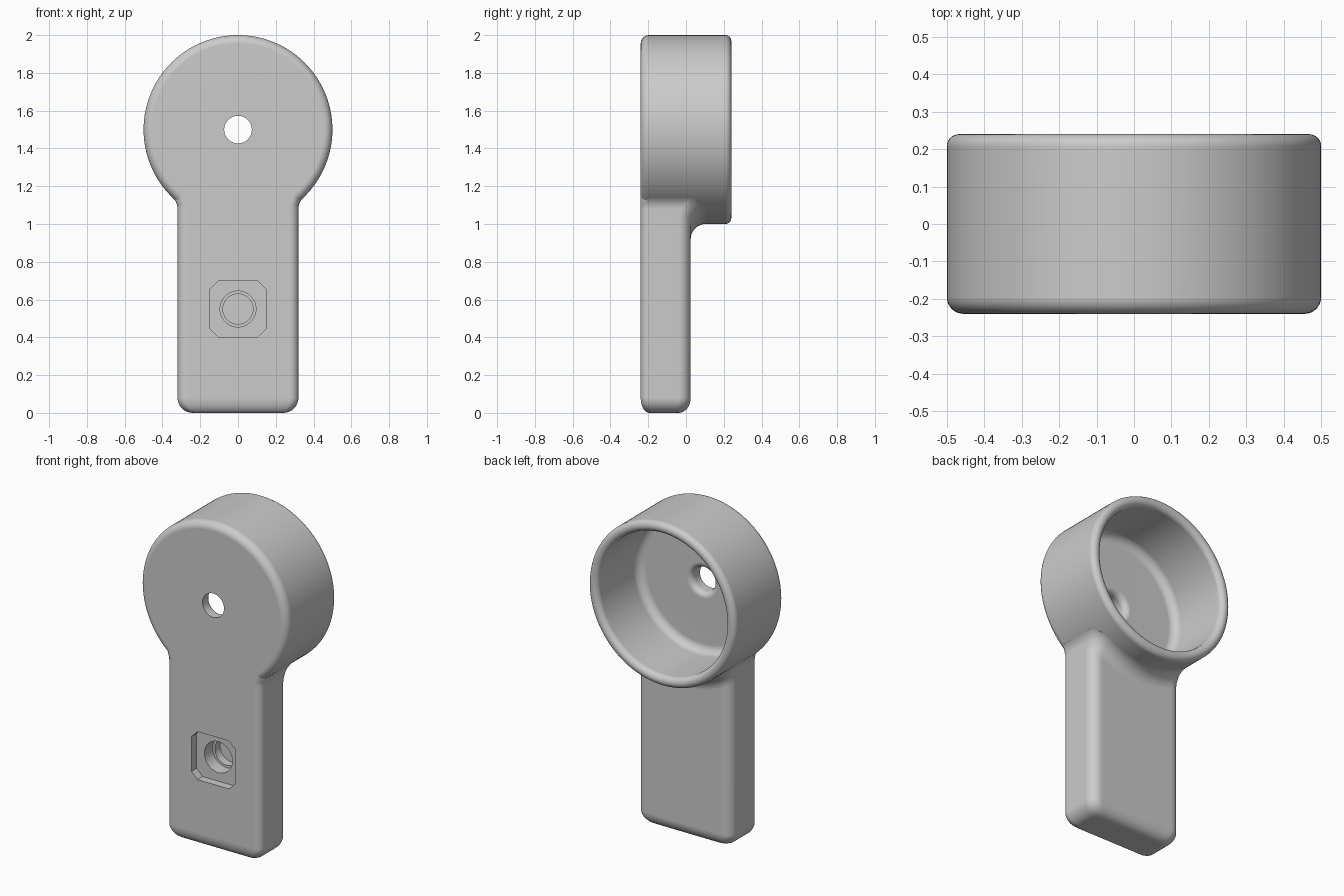
import bpy, bmesh, math
from math import sin, cos, pi, sqrt, radians
from mathutils import Matrix

cube = bpy.data.objects.get("Cube")
if cube:
    bpy.data.objects.remove(cube, do_unlink=True)

grey = bpy.data.materials.new("satin_grey")
grey.use_nodes = True
grey.diffuse_color = (0.6, 0.6, 0.6, 1)
grey.node_tree.nodes["Principled BSDF"].inputs["Base Color"].default_value = grey.diffuse_color

FRONT, BACK, CUP_Z, CUP_R = -0.24, 0.24, 1.5, 0.5
FRONT_ROUND = 0.045


def make_object(name, bm):
    bmesh.ops.recalc_face_normals(bm, faces=bm.faces)
    mesh = bpy.data.meshes.new(name)
    bm.to_mesh(mesh)
    bm.free()
    obj = bpy.data.objects.new(name, mesh)
    bpy.context.collection.objects.link(obj)
    mesh.materials.append(grey)
    return obj


def select_only(obj):
    bpy.ops.object.select_all(action='DESELECT')
    obj.select_set(True)
    bpy.context.view_layer.objects.active = obj


def finish(obj):
    select_only(obj)
    bpy.ops.object.shade_smooth_by_angle(angle=radians(35))
    weighted = obj.modifiers.new("clean_shading", 'WEIGHTED_NORMAL')
    weighted.keep_sharp = True


def arc(cx, cy, radius, start, end, steps=8):
    angles = [radians(start + (end - start) * i / steps) for i in range(steps + 1)]
    return [(cx + radius * cos(a), cy + radius * sin(a)) for a in angles]


# Cup: closed (radius, y) profile turned around the y axis
INNER_R, FLOOR, HOLE_R, FLARE, FILLET = 0.435, -0.16, 0.073, 0.035, 0.05
rim = (CUP_R - INNER_R) / 2
profile = [(HOLE_R, FRONT)]
profile += arc(CUP_R - FRONT_ROUND, FRONT + FRONT_ROUND, FRONT_ROUND, -90, 0)
profile += arc(CUP_R - rim, BACK - rim, rim, 0, 180, 14)
profile += arc(INNER_R - FILLET, FLOOR + FILLET, FILLET, 0, -90)
profile += arc(HOLE_R + FLARE, FLOOR - FLARE, FLARE, 90, 180)

bm = bmesh.new()
SEGMENTS = 128
rings = []
for s in range(SEGMENTS):
    a = 2 * pi * s / SEGMENTS
    rings.append([bm.verts.new((r * cos(a), y, CUP_Z + r * sin(a))) for r, y in profile])
for s in range(SEGMENTS):
    one, two = rings[s], rings[(s + 1) % SEGMENTS]
    for i in range(len(profile)):
        j = (i + 1) % len(profile)
        bm.faces.new((one[i], one[j], two[j], two[i]))
finish(make_object("cup", bm))

# Handle: rounded section lofted upward, flaring into the cup wall
HALF, HANDLE_BACK, BACK_ROUND = 0.32, 0.025, 0.065
BLEND, CORNER = 0.08, 0.08
BLEND_X = HALF + BLEND
BLEND_Z = CUP_Z - sqrt((CUP_R + BLEND) ** 2 - BLEND_X ** 2)
BLEND_TOP = CUP_Z - (CUP_Z - BLEND_Z) * CUP_R / (CUP_R + BLEND)


def row(radius, edge_y, side):
    """Half section from the middle out to the side wall, mirrored."""
    flat = HALF - radius
    half = [(flat * i / 10, edge_y) for i in range(10)]
    half += [(x, edge_y - side * radius + side * (y - 0))
             for x, y in arc(flat, 0, radius, 90, 0)]
    return [(-x, y) for x, y in reversed(half[1:])] + half


back_row = row(BACK_ROUND, HANDLE_BACK, 1)
front_row = row(FRONT_ROUND, FRONT, -1)


def half_width(z):
    dz = min(max(z, BLEND_Z), BLEND_TOP) - BLEND_Z
    return BLEND_X - sqrt(BLEND ** 2 - dz ** 2)


def upper_point(x0, y, r, rise):
    """Point of the section at distance r from the cup axis."""
    x = x0
    for _ in range(60):
        z = CUP_Z - sqrt(r * r - x * x)
        x = x0 * half_width(z) / HALF
    return (x, y + rise, CUP_Z - sqrt(r * r - x * x))


def lower_point(x0, y, a):
    """Point of the section on the rounded foot."""
    k = 1 - sin(a)
    x = x0 * (HALF - CORNER * k) / HALF
    middle = (FRONT + HANDLE_BACK) / 2
    inset = BACK_ROUND if y > middle else FRONT_ROUND
    depth = abs((HANDLE_BACK if y > middle else FRONT) - middle)
    return (x, middle + (y - middle) * (1 - inset * k / depth), CORNER * (1 - cos(a)))


bm = bmesh.new()
levels = []
for i in range(9):
    a = pi / 2 * i / 8
    levels.append([[bm.verts.new(lower_point(x, y, a)) for x, y in points]
                   for points in (back_row, front_row)])
for i in range(14, -2, -1):
    a = pi / 2 * max(i, 0) / 14
    r = CUP_R + BLEND * (1 - cos(a)) if i >= 0 else CUP_R - FRONT_ROUND
    rise = BLEND * (1 - sin(a))
    levels.append([[bm.verts.new(upper_point(x, y, r, rise)) for x, y in back_row],
                   [bm.verts.new(upper_point(x, y, r, 0)) for x, y in front_row]])
columns = len(back_row)
loops = [b + f[::-1] for b, f in levels]
for low, high in zip(loops, loops[1:]):
    for i in range(len(low)):
        j = (i + 1) % len(low)
        bm.faces.new((low[i], low[j], high[j], high[i]))
for b, f in (levels[0], levels[-1]):
    for i in range(columns - 1):
        bm.faces.new((b[i], b[i + 1], f[i + 1], f[i]))
handle = make_object("handle", bm)


# Recess in the handle front: chamfered square, then a stepped round hole
def prism(name, outline, depth):
    bm = bmesh.new()
    face = bm.faces.new([bm.verts.new((x, FRONT - 0.05, 0.55 + z)) for x, z in outline])
    out = bmesh.ops.extrude_face_region(bm, geom=[face])
    verts = [v for v in out["geom"] if isinstance(v, bmesh.types.BMVert)]
    bmesh.ops.translate(bm, verts=verts, vec=(0, 0.05 + depth, 0))
    obj = make_object(name, bm)
    obj.hide_render = True
    return obj


S, C = 0.147, 0.107
square = [(S, -C), (S, C), (C, S), (-C, S), (-S, C), (-S, -C), (-C, -S), (C, -S)]
cutters = [prism("square_cutter", square, 0.05),
           prism("wide_hole_cutter", arc(0, 0, 0.095, 0, 360, 48)[:-1], 0.13),
           prism("narrow_hole_cutter", arc(0, 0, 0.08, 0, 360, 48)[:-1], 0.18)]
for cutter in cutters:
    cut = handle.modifiers.new(cutter.name, 'BOOLEAN')
    cut.operation = 'DIFFERENCE'
    cut.solver = 'EXACT'
    cut.object = cutter
    select_only(handle)
    bpy.ops.object.modifier_apply(modifier=cut.name)
    bpy.data.objects.remove(cutter, do_unlink=True)
finish(handle)
